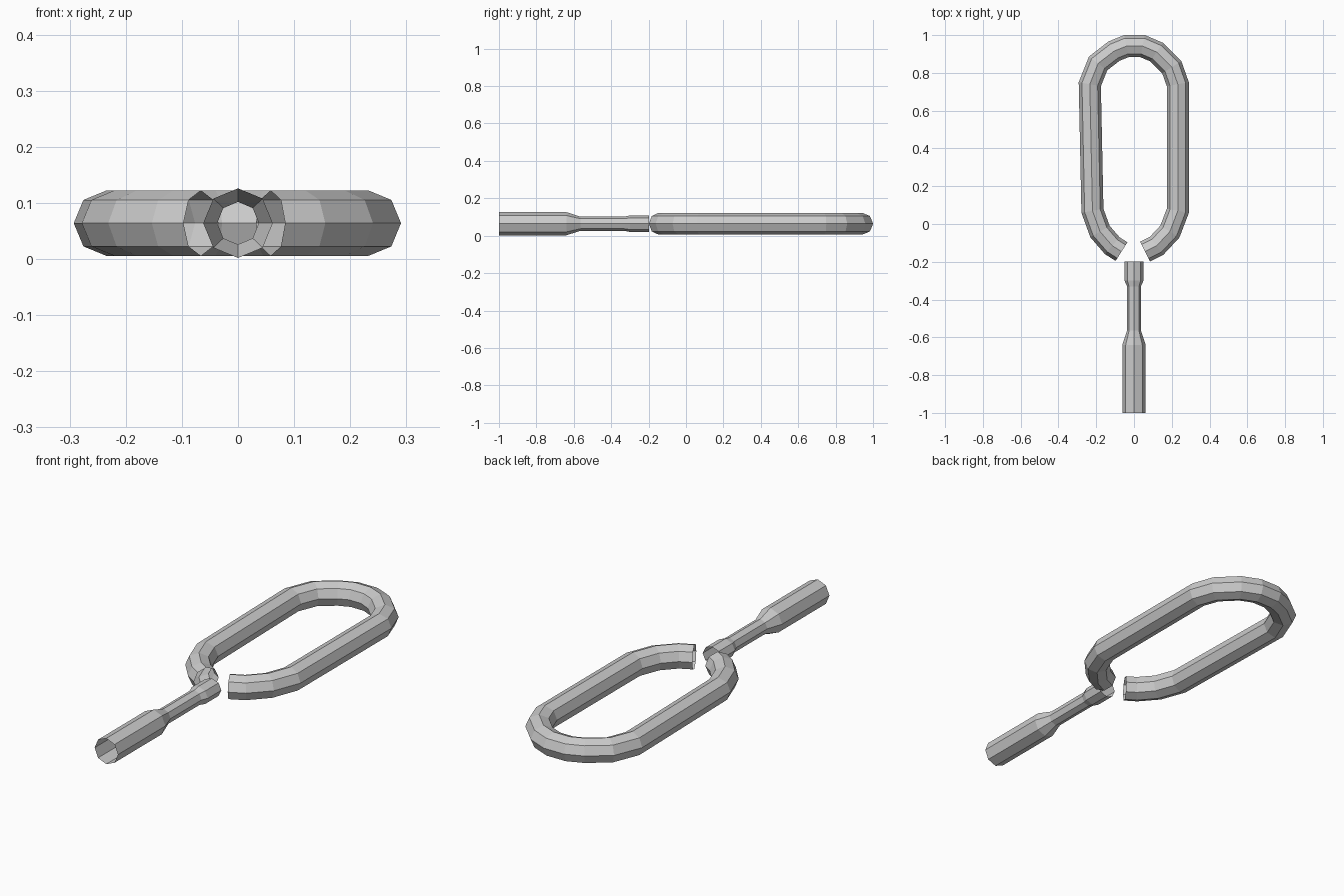
import bpy, bmesh
from math import cos, sin, tau
from mathutils import Vector

cube = bpy.data.objects.get("Cube")
if cube:
    bpy.data.objects.remove(cube, do_unlink=True)

grey = bpy.data.materials.new("plain grey")
grey.use_nodes = True
grey.diffuse_color = (0.6, 0.6, 0.6, 1)
grey.node_tree.nodes["Principled BSDF"].inputs["Base Color"].default_value = (0.6, 0.6, 0.6, 1)

SIDES = 8
AXIS_Z = 0.064


def open_tube(name, path, radii):
    """Sweep an open-ended octagon along a flat path, with mitred bends."""
    pts = [Vector((x, y, AXIS_Z)) for x, y in path]
    bm = bmesh.new()
    rings = []
    for i, p in enumerate(pts):
        before = (p - pts[i - 1]).normalized() if i else None
        after = (pts[i + 1] - p).normalized() if i < len(pts) - 1 else None
        tangent = ((before or after) + (after or before)).normalized()
        side = Vector((tangent.y, -tangent.x, 0))
        mitre = 1 / tangent.dot(after or before)
        wide, high = radii[i]
        rings.append([bm.verts.new(p + side * (cos(tau * k / SIDES) * wide * mitre)
                                   + Vector((0, 0, sin(tau * k / SIDES) * high)))
                      for k in range(SIDES)])
    for a, b in zip(rings, rings[1:]):
        for k in range(SIDES):
            n = (k + 1) % SIDES
            bm.faces.new((a[k], a[n], b[n], b[k]))
    bmesh.ops.recalc_face_normals(bm, faces=bm.faces)
    # An open tube must face outwards from its own axis
    face = bm.faces[0] if not bm.faces.ensure_lookup_table() else None
    middle = sum((v.co for v in rings[0] + rings[1]), Vector()) / (2 * SIDES)
    if face.normal.dot(face.calc_center_median() - middle) < 0:
        bmesh.ops.reverse_faces(bm, faces=bm.faces)
    mesh = bpy.data.meshes.new(name)
    bm.to_mesh(mesh)
    bm.free()
    mesh.materials.append(grey)
    obj = bpy.data.objects.new(name, mesh)
    bpy.context.collection.objects.link(obj)
    return obj


# Long loop, open at the front
loop_path = [(-0.066, -0.146), (-0.115, -0.115), (-0.18, -0.04), (-0.22, 0.07),
             (-0.234, 0.74), (-0.19, 0.85), (-0.106, 0.915), (-0.04, 0.942),
             (0.045, 0.942), (0.12, 0.91), (0.2, 0.83), (0.232, 0.74),
             (0.232, 0.07), (0.19, -0.04), (0.12, -0.115), (0.058, -0.146)]
open_tube("loop", loop_path, [(0.0585, 0.0585)] * len(loop_path))

# Straight stem with a slim neck and a small collar
stem = [(-1.0, 0.062, 0.062), (-0.64, 0.062, 0.062), (-0.565, 0.037, 0.038),
        (-0.33, 0.037, 0.038), (-0.3, 0.05, 0.044), (-0.198, 0.05, 0.044)]
open_tube("stem", [(0, y) for y, w, h in stem], [(w, h) for y, w, h in stem])
